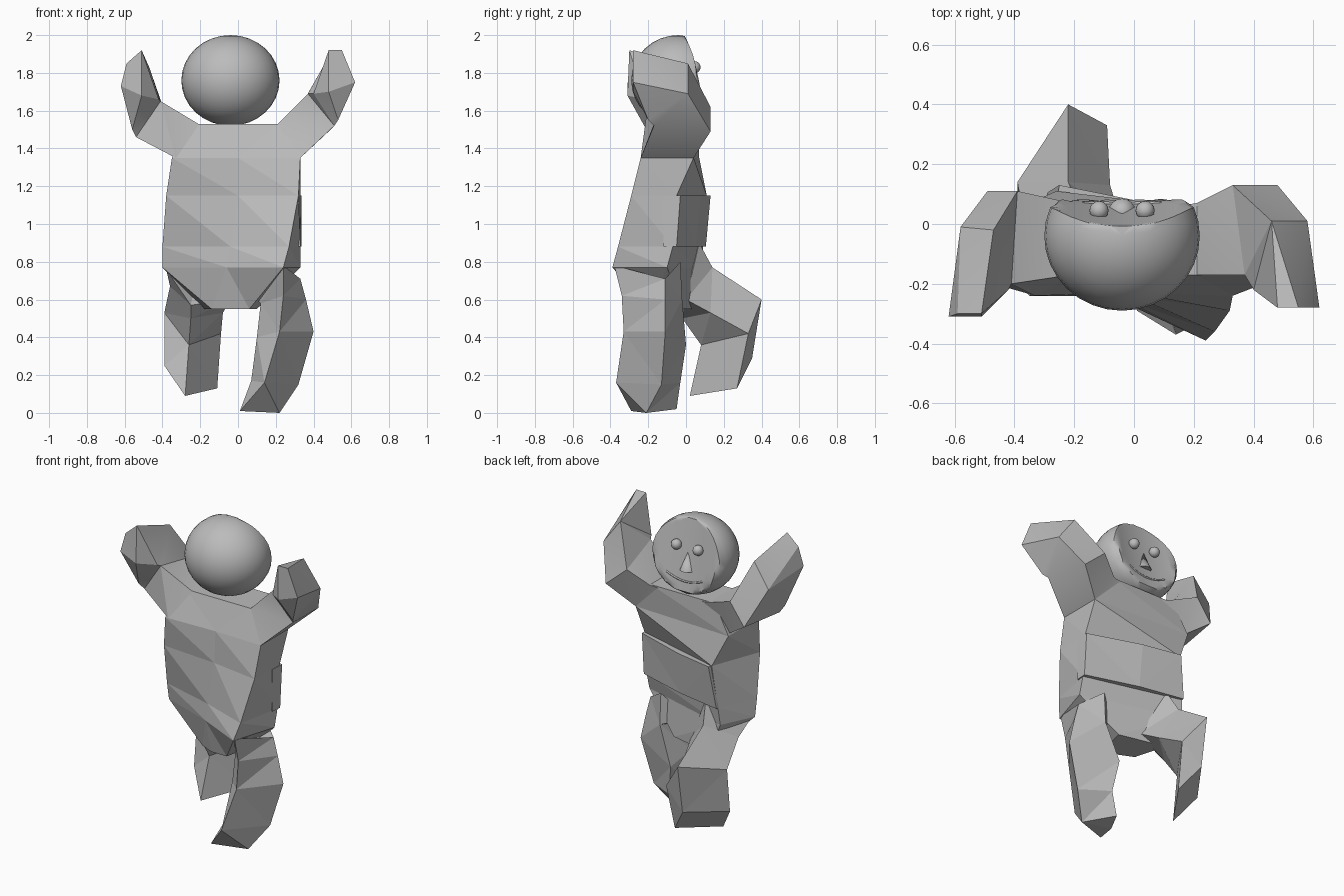
import bpy
import bmesh
from math import radians
from mathutils import Matrix, Vector

cube = bpy.data.objects.get("Cube")
if cube:
    bpy.data.objects.remove(cube, do_unlink=True)

grey = bpy.data.materials.new("clay grey")
grey.use_nodes = True
grey.diffuse_color = (0.5, 0.5, 0.5, 1)
grey.node_tree.nodes["Principled BSDF"].inputs["Base Color"].default_value = grey.diffuse_color


def add_object(name, bm, smooth_angle=None):
    """Turn a bmesh into a named grey object, optionally smoothed."""
    bmesh.ops.recalc_face_normals(bm, faces=bm.faces)
    mesh = bpy.data.meshes.new(name)
    bm.to_mesh(mesh)
    bm.free()
    mesh.materials.append(grey)
    obj = bpy.data.objects.new(name, mesh)
    bpy.context.collection.objects.link(obj)
    if smooth_angle:
        bpy.ops.object.select_all(action="DESELECT")
        obj.select_set(True)
        bpy.context.view_layer.objects.active = obj
        bpy.ops.object.shade_smooth_by_angle(angle=radians(smooth_angle))
    return obj


def loft(name, rings, smooth_angle=None):
    """Skin a chain of equal cross-sections and close both ends."""
    bm = bmesh.new()
    loops = [[bm.verts.new(point) for point in ring] for ring in rings]
    count = len(loops[0])
    for lower, upper in zip(loops, loops[1:]):
        for i in range(count):
            j = (i + 1) % count
            bm.faces.new((lower[i], lower[j], upper[j], upper[i]))
    bm.faces.new(loops[0])
    bm.faces.new(loops[-1])
    bmesh.ops.triangulate(bm, faces=bm.faces[:])
    return add_object(name, bm, smooth_angle)


def level(z, *corners):
    """A horizontal section from x, y corners."""
    return [(x, y, z) for x, y in corners]


# Twisted torso: back right, back middle, back left, front left, front right
loft("torso", [
    level(0.55, (-0.14, -0.16), (-0.05, -0.2), (0.06, -0.2), (0.1, -0.02), (-0.2, 0.05)),
    level(0.77, (-0.4, -0.13), (-0.06, -0.25), (0.24, -0.39), (0.33, -0.1), (-0.3, 0.08)),
    level(0.88, (-0.4, -0.15), (-0.04, -0.25), (0.27, -0.36), (0.33, -0.07), (-0.29, 0.09)),
    level(1.15, (-0.38, -0.21), (0, -0.24), (0.32, -0.29), (0.33, -0.05), (-0.26, 0.11)),
    level(1.35, (-0.35, -0.24), (0, -0.23), (0.33, -0.24), (0.33, 0.04), (-0.35, 0.07)),
    level(1.53, (-0.25, -0.17), (0, -0.17), (0.21, -0.17), (0.21, 0.06), (-0.25, 0.06)),
])

# Belly plate, slightly proud of the torso front
loft("belly", [
    level(0.88, (-0.3, 0), (0.33, -0.12), (0.335, -0.05), (0, 0.05), (-0.29, 0.105)),
    level(1.15, (-0.27, 0), (0.33, -0.12), (0.335, -0.03), (0, 0.08), (-0.25, 0.13)),
])

# Raised arms, bent at the elbow with the forearms swept back
shoulder_rings = [
    [(0.15, 0.06, 1.52), (0.27, 0.03, 1.34), (0.27, -0.23, 1.34), (0.15, -0.17, 1.52)],
    [(0.21, 0.07, 1.53), (0.33, 0.04, 1.35), (0.33, -0.24, 1.35), (0.21, -0.17, 1.53)],
]
loft("left_arm", shoulder_rings + [
    [(0.33, 0.13, 1.62), (0.48, 0.13, 1.49), (0.51, -0.17, 1.52), (0.37, -0.17, 1.69)],
    [(0.46, 0.01, 1.85), (0.58, 0.01, 1.69), (0.53, -0.2, 1.55), (0.4, -0.22, 1.69)],
    [(0.48, -0.28, 1.92), (0.55, -0.28, 1.92), (0.62, -0.28, 1.75), (0.48, -0.28, 1.7)],
], 22)
loft("right_arm", [[(-x, y, z) for x, y, z in ring] for ring in shoulder_rings] + [
    [(-0.39, 0.11, 1.6), (-0.49, 0.11, 1.46), (-0.54, -0.18, 1.46), (-0.41, -0.2, 1.65)],
    [(-0.47, -0.02, 1.83), (-0.58, -0.01, 1.68), (-0.56, -0.21, 1.5), (-0.42, -0.22, 1.66)],
    [(-0.51, -0.3, 1.92), (-0.59, -0.3, 1.85), (-0.62, -0.31, 1.73), (-0.51, -0.31, 1.68)],
], 22)

# Standing leg
loft("left_leg", [
    [(0.24, -0.38, 0.78), (0.33, -0.11, 0.71), (0.2, -0.03, 0.8), (0.06, -0.12, 0.64)],
    [(0.24, -0.34, 0.62), (0.36, -0.11, 0.6), (0.2, -0.02, 0.6), (0.12, -0.2, 0.58)],
    [(0.22, -0.33, 0.43), (0.4, -0.11, 0.43), (0.11, 0, 0.36), (0.1, -0.2, 0.4)],
    [(0.14, -0.37, 0.16), (0.32, -0.13, 0.15), (0.14, -0.03, 0.16), (0.07, -0.2, 0.17)],
    [(0.01, -0.29, 0.01), (0.22, -0.21, 0), (0.09, -0.05, 0.02), (0.03, -0.17, 0.01)],
])

# Lifted leg with the knee pushed forward
loft("right_leg", [
    [(-0.38, -0.12, 0.76), (-0.25, -0.08, 0.57), (-0.04, 0, 0.6), (-0.19, 0.07, 0.9)],
    [(-0.36, -0.02, 0.67), (-0.25, -0.02, 0.5), (-0.08, 0.13, 0.53), (-0.22, 0.14, 0.77)],
    [(-0.39, 0.14, 0.53), (-0.26, 0.08, 0.36), (-0.09, 0.33, 0.42), (-0.22, 0.4, 0.6)],
    [(-0.39, 0.11, 0.25), (-0.28, 0.02, 0.09), (-0.11, 0.27, 0.13), (-0.22, 0.35, 0.29)],
])

# Head: a ball whose face side is pressed into a shallow dish
head_centre = Vector((-0.04, -0.04, 1.76))


def face_depth(x, z):
    return 0.08 + 0.6 * x * x - 0.2 * z


bm = bmesh.new()
bmesh.ops.create_uvsphere(bm, u_segments=32, v_segments=16, radius=1)
for vert in bm.verts:
    co = vert.co
    co.x, co.y, co.z = co.x * 0.26, co.y * 0.25, co.z * 0.24
    if co.y > 0:
        co.y = min(co.y, face_depth(co.x, co.z))
    vert.co = co + head_centre
add_object("head", bm, 50)

# Eyes
for name, side in (("left_eye", 1), ("right_eye", -1)):
    bm = bmesh.new()
    bmesh.ops.create_uvsphere(bm, u_segments=16, v_segments=10, radius=0.032)
    offset = Vector((side * 0.077, 0.085, 0.07))
    bmesh.ops.translate(bm, verts=bm.verts, vec=head_centre + offset)
    add_object(name, bm, 60)

# Nose: an upright cone
bm = bmesh.new()
bmesh.ops.create_cone(bm, cap_ends=True, segments=16, radius1=0.045, radius2=0,
                      depth=0.11, matrix=Matrix.Translation(head_centre + Vector((0, 0.08, -0.02))))
add_object("nose", bm, 40)

# Mouth: a thin smiling line following the face
curve = bpy.data.curves.new("mouth", "CURVE")
curve.dimensions = "3D"
curve.bevel_depth = 0.006
curve.bevel_resolution = 1
steps = 10
spline = curve.splines.new("POLY")
spline.points.add(steps)
for i, point in enumerate(spline.points):
    x = (i / steps - 0.5) * 0.26
    z = -0.14 + 2 * x * x
    point.co = (*(head_centre + Vector((x, face_depth(x, z), z))), 1)
curve.materials.append(grey)
bpy.context.collection.objects.link(bpy.data.objects.new("mouth", curve))
